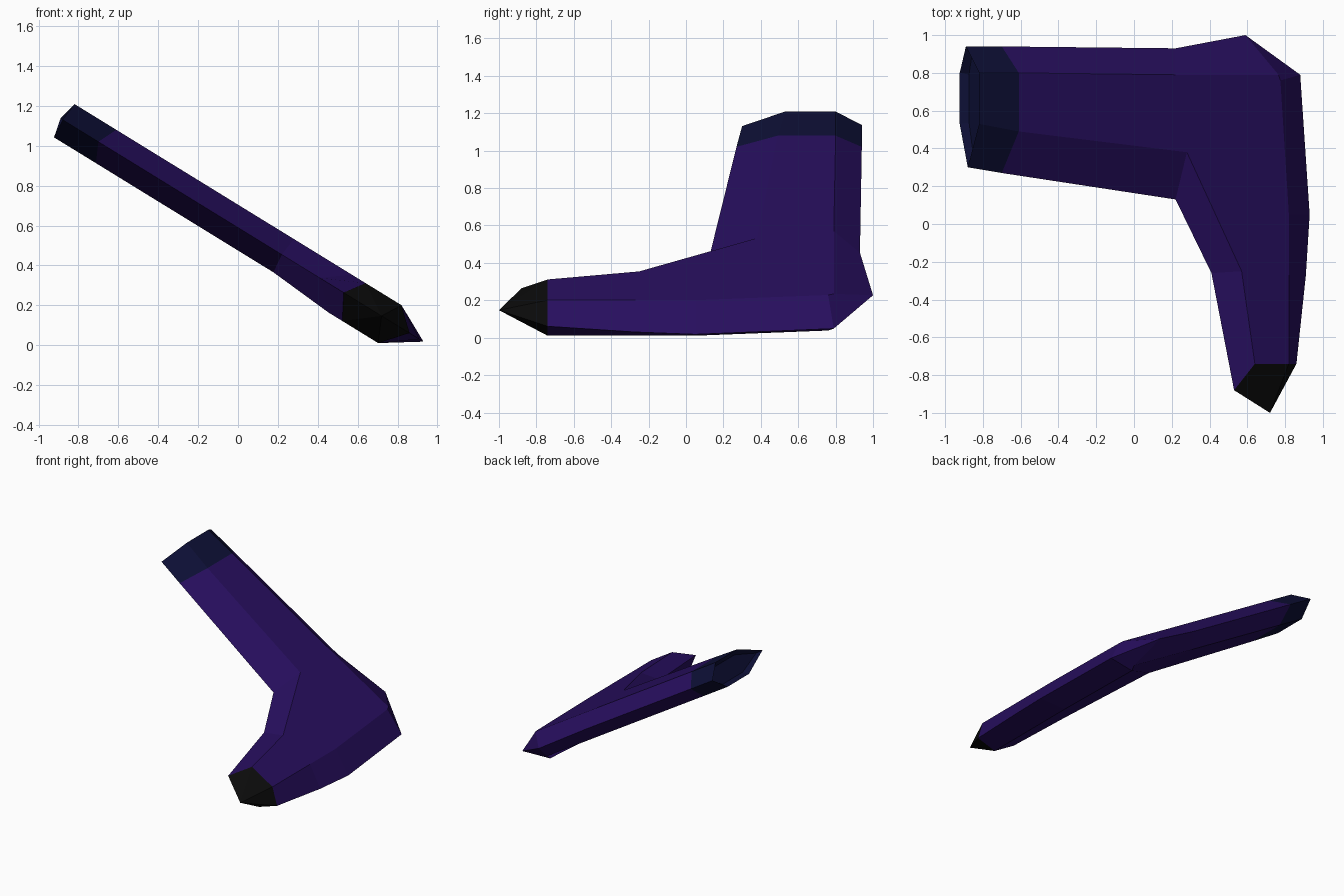
import bpy, bmesh, math
from mathutils import Vector

if "Cube" in bpy.data.objects:
    bpy.data.objects.remove(bpy.data.objects["Cube"])

ANG = math.radians(31.6)
NORMAL = Vector((math.sin(ANG), 0, math.cos(ANG)))   # normal of the tilted slab
THIN, THICK = 0.098, 0.125

def mid(x, y):
    """Point on the tilted middle plane."""
    return Vector((x, y, 0.59 - 0.615 * x))

# Widest outline and the inset outline of the flat faces (seen from above)
RIM = [(-.88, .30), (-.70, .27), (.22, .13), (.41, -.26), (.53, -.88), (.86, -.74), (.91, -.27),
       (.93, .05), (.88, .79), (.59, 1.0), (.22, .93), (-.70, .94), (-.89, .94)]
FLAT = [(-.82, .53), (-.61, .49), (.28, .38), (.57, -.25), (.64, -.74), (.82, -.74), (.82, -.27),
        (.82, .05), (.775, .76), (.765, .79), (.22, .79), (-.61, .80), (-.82, .80)]
PANELS = [(0, 1, 11, 12), (1, 2, 10, 11), (2, 8, 9, 10), (2, 3, 7, 8), (3, 6, 7), (3, 4, 5, 6)]
PURPLE, NAVY, BLACK = 0, 1, 2

def material(name, rgb):
    m = bpy.data.materials.new(name)
    m.diffuse_color = (*rgb, 1)
    m.use_nodes = True
    m.node_tree.nodes["Principled BSDF"].inputs["Base Color"].default_value = m.diffuse_color
    return m

bm = bmesh.new()
rim = [bm.verts.new(mid(*p)) for p in RIM]
tip = bm.verts.new(mid(.72, -1.0))

def face(verts, colour):
    f = bm.faces.new(verts)
    f.material_index = colour
    return f

# Upper and lower halves: flat panels, sloped sides and pointed black tip
halves = []
for side in (1, -1):
    ring = []
    for i, (x, y) in enumerate(FLAT):
        h = THICK if side < 0 and 3 <= i <= 8 else THIN
        ring.append(bm.verts.new(mid(x - THIN * NORMAL.x, y) + NORMAL * h * side))
    halves.append(ring)
    for p in PANELS:
        face([ring[i] for i in p], NAVY if p[0] == 0 else PURPLE)
    for i in range(12):
        if i != 4:
            face([rim[i], rim[i + 1], ring[i + 1], ring[i]], NAVY if i in (0, 11) else PURPLE)
    face([ring[4], rim[4], tip], BLACK)
    face([ring[4], tip, ring[5]], BLACK)
    face([ring[5], tip, rim[5]], BLACK)

# Navy end, slightly hollowed
top, bot = halves
end = face([rim[0], top[0], top[12], rim[12], bot[12], bot[0]], NAVY)
bmesh.ops.recalc_face_normals(bm, faces=bm.faces[:])
bmesh.ops.inset_individual(bm, faces=[end], thickness=0.03, depth=-0.04)

mesh = bpy.data.meshes.new("angled_body")
bm.to_mesh(mesh)
bm.free()
for name, rgb in (("deep purple", (.020, .0045, .112)),
                  ("dark navy", (.004, .0048, .036)),
                  ("near black", (.0032, .0032, .0032))):
    mesh.materials.append(material(name, rgb))
body = bpy.data.objects.new("angled_body", mesh)
bpy.context.collection.objects.link(body)
